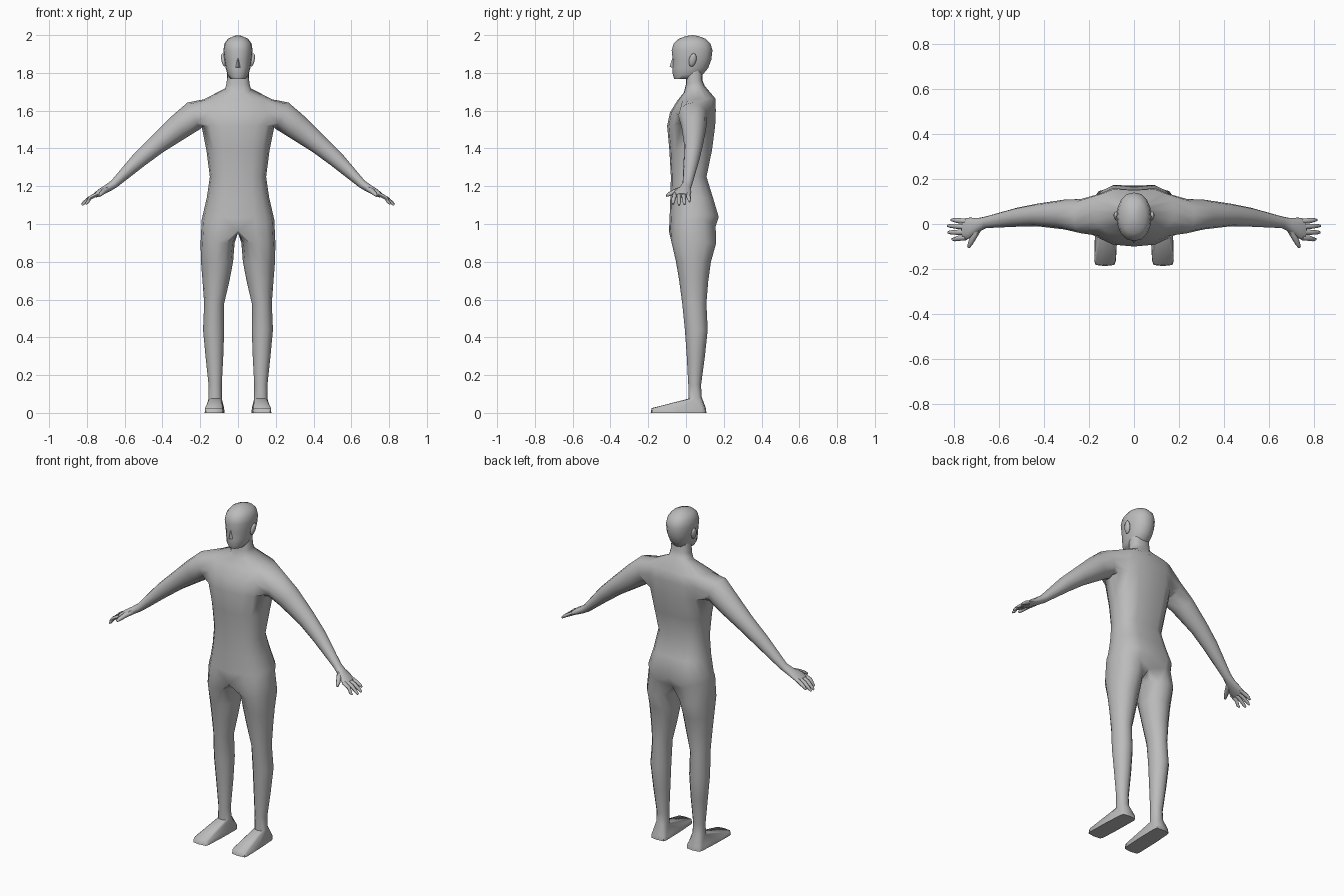
import bpy, bmesh, math
from mathutils import Vector

if "Cube" in bpy.data.objects:
    bpy.data.objects.remove(bpy.data.objects["Cube"])

skin = bpy.data.materials.new("plain grey")
skin.diffuse_color = (0.5, 0.5, 0.5, 1)
skin.use_nodes = True
skin.node_tree.nodes["Principled BSDF"].inputs["Base Color"].default_value = skin.diffuse_color


def power(v, p):
    return math.copysign(abs(v) ** p, v)


def bridge(bm, a, b, closed=True):
    n = len(a)
    for i in range(n if closed else n - 1):
        j = (i + 1) % n
        bm.faces.new((a[i], a[j], b[j], b[i]))


def finish(bm, name, mirror=False, angle=60):
    bmesh.ops.recalc_face_normals(bm, faces=bm.faces[:])
    me = bpy.data.meshes.new(name)
    bm.to_mesh(me)
    bm.free()
    ob = bpy.data.objects.new(name, me)
    bpy.context.collection.objects.link(ob)
    me.materials.append(skin)
    bpy.ops.object.select_all(action='DESELECT')
    ob.select_set(True)
    bpy.context.view_layer.objects.active = ob
    bpy.ops.object.shade_smooth_by_angle(angle=math.radians(angle))
    if mirror:
        m = ob.modifiers.new("mirror", 'MIRROR')
        m.use_clip = True
        m.merge_threshold = 0.0005
    return ob


def tube(bm, path, sides=6):
    """Tapered finger along points (x, y, z, radius)."""
    pts = [Vector(p[:3]) for p in path]
    d = (pts[-1] - pts[0]).normalized()
    u = d.cross(Vector((0, 0, 1))).normalized()
    v = u.cross(d)
    rings = []
    for p, q in zip(pts, path):
        rings.append([bm.verts.new(p + q[3] * (u * math.cos(t) + v * math.sin(t)))
                      for t in (2 * math.pi * k / sides for k in range(sides))])
    for a, b in zip(rings, rings[1:]):
        bridge(bm, a, b)
    bm.faces.new(rings[0])
    bm.faces.new(rings[-1])


# ---- Body: half skin with torso, arm and leg, then mirrored ----
bm = bmesh.new()

# torso levels: z at front, z at back, half width, front y, back y
LEVELS = [(0.96, 0.965, 0.192, -0.09, 0.165), (1.03, 1.03, 0.186, -0.087, 0.182),
          (1.14, 1.14, 0.165, -0.083, 0.15), (1.25, 1.25, 0.149, -0.08, 0.115),
          (1.39, 1.39, 0.167, -0.088, 0.145), (1.52, 1.52, 0.193, -0.10, 0.163),
          (1.59, 1.60, 0.198, -0.085, 0.166), (1.655, 1.665, 0.18, -0.045, 0.162),
          (1.695, 1.73, 0.068, -0.012, 0.10), (1.74, 1.76, 0.06, 0.0, 0.087),
          (1.82, 1.82, 0.056, 0.0, 0.085)]
torso = []
for i, (zf, zb, w, yf, yb) in enumerate(LEVELS):
    row = []
    for j in range(9):
        t = math.radians(-90 + 22.5 * j)
        s = power(math.sin(t), 0.85)
        x = 0 if j in (0, 8) else w * math.cos(t) ** 0.75
        y = (yf + yb) / 2 + s * (yb - yf) / 2
        if j == 8 and i < 8:                       # spine and seat cleft
            y -= 0.035 if i == 0 else 0.012
        z = zf + (zb - zf) * (s + 1) / 2
        if i == 0:                                 # hip line rises at the side
            z += 0.06 * math.cos(t)
        if i == 1:
            z += 0.02 * math.cos(t)
        row.append(bm.verts.new((x, y, z)))
    torso.append(row)
for i in range(len(torso) - 1):
    for j in range(8):
        if not (i in (5, 6) and 2 <= j <= 5):      # leave the arm hole open
            bm.faces.new((torso[i][j], torso[i][j + 1],
                          torso[i + 1][j + 1], torso[i + 1][j]))

# arm: x, y, z, half depth in y, half thickness, tilt of the section (degrees)
ARM = [(0.235, 0.035, 1.572, 0.076, 0.078, 25), (0.31, 0.042, 1.515, 0.066, 0.069, 40),
       (0.43, 0.04, 1.42, 0.05, 0.052, 40), (0.52, 0.03, 1.343, 0.042, 0.043, 41),
       (0.655, 0.008, 1.213, 0.026, 0.023, 40), (0.69, -0.004, 1.19, 0.031, 0.021, 34),
       (0.73, -0.018, 1.168, 0.046, 0.018, 31), (0.758, -0.024, 1.15, 0.048, 0.013, 31)]
prev = (torso[5][2:7] + [torso[6][6]] + torso[7][2:7][::-1] + [torso[6][2]])
for x, y, z, ry, rt, tilt in ARM:
    a = math.radians(tilt)
    ring = []
    for k in range(12):
        t = math.radians(-150 + 30 * k)
        h = rt * math.sin(t)
        ring.append(bm.verts.new((x + h * math.sin(a), y + ry * math.cos(t),
                                  z + h * math.cos(a))))
    bridge(bm, prev, ring)
    prev = ring
bm.faces.new(prev)

# leg and foot: z, inner x, outer x, front y, back y, boxiness
LEG = [(0.90, 0.018, 0.198, -0.076, 0.16, 0.9), (0.80, 0.026, 0.196, -0.053, 0.132, 1),
       (0.70, 0.045, 0.188, -0.036, 0.118, 1), (0.58, 0.073, 0.179, -0.02, 0.108, 1),
       (0.44, 0.073, 0.185, -0.006, 0.115, 1), (0.30, 0.078, 0.172, 0.004, 0.10, 1),
       (0.15, 0.086, 0.156, 0.012, 0.08, 1), (0.075, 0.086, 0.156, 0.012, 0.082, 0.9),
       (0.025, 0.072, 0.172, -0.182, 0.105, 0.25), (0.0, 0.07, 0.174, -0.187, 0.108, 0.25)]
crotch = [bm.verts.new((0, y, z)) for y, z in ((0.09, 0.955), (0.03, 0.953), (-0.04, 0.952))]
prev = torso[0] + crotch
for z, xi, xo, yf, yb, p in LEG:
    ring = []
    for k in range(12):
        t = math.radians(-120 + 30 * k)
        y = (yf + yb) / 2 + (yb - yf) / 2 * power(math.sin(t), p)
        x = (xi + xo) / 2 + (xo - xi) / 2 * power(math.cos(t), p)
        if z < 0.05:                               # toes turn slightly outwards
            x -= 0.04 * y
            x = 0.122 + (x - 0.122) * (0.96 - 0.2 * max(y, 0))
        ring.append(bm.verts.new((x, y, z + (0.012 if z == 0.075 and y > 0.05 else 0))))
    bridge(bm, prev, ring)
    prev = ring
bm.faces.new(prev)
finish(bm, "body", mirror=True, angle=65)

# ---- Fingers and thumb ----
bm = bmesh.new()
for y0, y1, x1, z1 in ((0.012, 0.018, 0.812, 1.118), (-0.013, -0.008, 0.828, 1.103),
                       (-0.037, -0.037, 0.826, 1.10), (-0.06, -0.068, 0.808, 1.105)):
    tube(bm, [(0.745, y0, 1.158, 0.012), (0.783, (y0 + y1) / 2, 1.139, 0.0115),
              (x1 - 0.012, y1, z1 + 0.011, 0.009), (x1, y1, z1, 0.005)])
tube(bm, [(0.69, -0.015, 1.187, 0.017), (0.712, -0.058, 1.172, 0.014),
          (0.727, -0.088, 1.158, 0.011), (0.735, -0.104, 1.149, 0.006)])
finish(bm, "fingers", mirror=True)

# ---- Head: stacked rings (z, half width, front y, back y) ----
HEAD = [(1.768, 0.04, -0.062, 0.05), (1.79, 0.056, -0.07, 0.088), (1.825, 0.065, -0.071, 0.117),
        (1.87, 0.073, -0.07, 0.134), (1.92, 0.077, -0.076, 0.14), (1.955, 0.072, -0.065, 0.13),
        (1.98, 0.054, -0.04, 0.105), (1.995, 0.022, 0.0, 0.065)]
bm = bmesh.new()
prev = None
for z, w, yf, yb in HEAD:
    ring = []
    for k in range(16):
        t = 2 * math.pi * k / 16
        ring.append(bm.verts.new((w * power(math.cos(t), 0.85),
                                  (yf + yb) / 2 + (yb - yf) / 2 * math.sin(t), z)))
    if prev:
        bridge(bm, prev, ring)
    else:
        bm.faces.new(ring)
    prev = ring
top = bm.verts.new((0, 0.035, 2.0))
for k in range(16):
    bm.faces.new((prev[k], prev[(k + 1) % 16], top))
finish(bm, "head")

# ---- Nose: small wedge on the face ----
bm = bmesh.new()
pts = [(0, -0.07, 1.885), (-0.014, -0.066, 1.828), (0.014, -0.066, 1.828),
       (0, -0.087, 1.832), (0, -0.05, 1.822)]
bmesh.ops.convex_hull(bm, input=[bm.verts.new(p) for p in pts])
finish(bm, "nose")

# ---- Ears ----
bm = bmesh.new()
bmesh.ops.create_uvsphere(bm, u_segments=10, v_segments=6, radius=1)
for v in bm.verts:
    x, y, z = v.co
    v.co = (0.077 + 0.012 * x + 0.006 * z, 0.035 + 0.02 * y + 0.006 * z, 1.868 + 0.036 * z)
finish(bm, "ears", mirror=True)
